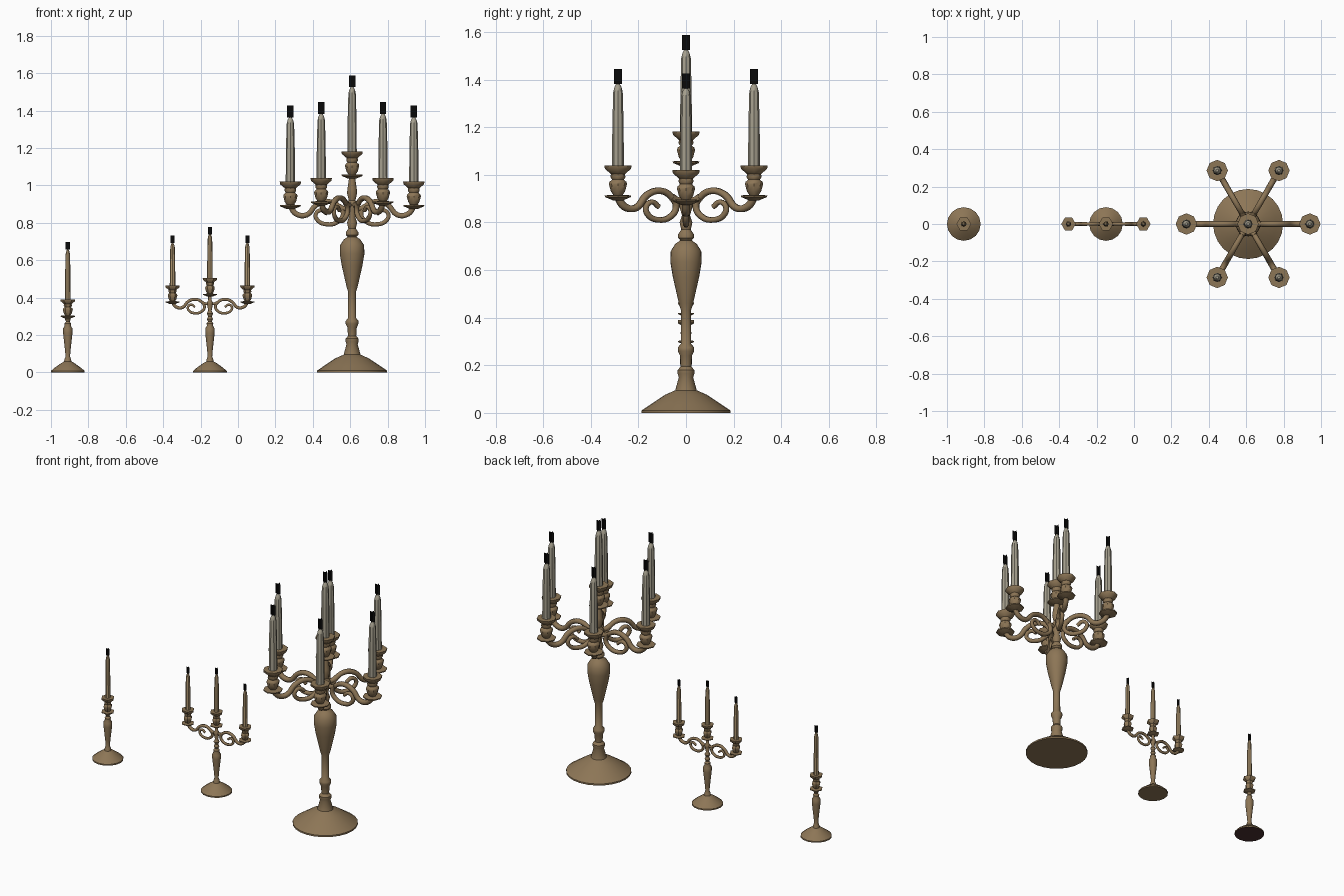
import bpy, math
from mathutils import Matrix, Vector

cube = bpy.data.objects.get("Cube")
if cube:
    bpy.data.objects.remove(cube, do_unlink=True)


def material(name, r, g, b):
    m = bpy.data.materials.new(name)
    m.use_nodes = True
    m.diffuse_color = (r, g, b, 1)
    bsdf = m.node_tree.nodes["Principled BSDF"]
    bsdf.inputs["Base Color"].default_value = (r, g, b, 1)
    bsdf.inputs["Roughness"].default_value = 0.7
    return m


BRASS = material("aged_brass", .265, .18, .093)
IVORY = material("grey_wax", .38, .35, .27)
TAN = material("tan_wax", .42, .30, .16)
BLACK = material("black_wick", .003, .003, .003)
FELT = material("dark_red_felt", .07, .03, .03)


def add_mesh(name, verts, faces, mat, smooth=True):
    mesh = bpy.data.meshes.new(name)
    mesh.from_pydata(verts, [], faces)
    mesh.materials.append(mat)
    obj = bpy.data.objects.new(name, mesh)
    bpy.context.collection.objects.link(obj)
    if smooth:
        bpy.ops.object.select_all(action='DESELECT')
        obj.select_set(True)
        bpy.context.view_layer.objects.active = obj
        bpy.ops.object.shade_smooth_by_angle(angle=math.radians(40))
    return obj


def lathe(name, profile, centre, mat, sides, rs=1, zs=1):
    """Turn (radius, height) pairs around a vertical axis, capped at both ends."""
    cx, cy, cz = centre
    verts, faces = [], []
    for r, z in profile:
        for i in range(sides):
            a = math.tau * i / sides
            verts.append((cx + r * rs * math.cos(a), cy + r * rs * math.sin(a), cz + z * zs))
    for k in range(len(profile) - 1):
        for i in range(sides):
            j = (i + 1) % sides
            a, b = k * sides, (k + 1) * sides
            faces.append((a + i, a + j, b + j, b + i))
    faces.append(tuple(reversed(range(sides))))
    faces.append(tuple(range(len(verts) - sides, len(verts))))
    return add_mesh(name, verts, faces, mat)


# Drip dish, turned cup and upper dish, from the drip dish upward
CUP = [(.02, -.015), (.055, 0), (.056, .007), (.02, .009), (.03, .025), (.038, .055),
       (.036, .065), (.025, .075), (.031, .085), (.03, .1), (.055, .122), (.057, .136), (.02, .136)]
# Candle of unit height
CANDLE = [(1, 0), (.95, .5), (.8, .9), (.6, .96), (.3, 1)]


def candle_set(name, pos, scale, candle_r, candle_h, wick_h, wax, sides):
    x, y, z = pos
    lathe(name + "_cup", CUP, pos, BRASS, sides, scale, scale * .97)
    z += .13 * scale
    lathe(name + "_candle", CANDLE, (x, y, z), wax, 8, candle_r, candle_h)
    # Crossed upright wick cards
    z += candle_h
    w = wick_h * .27
    verts, faces = [], []
    for dx, dy in ((w, 0), (0, w)):
        n = len(verts)
        verts += [(x - dx, y - dy, z), (x + dx, y + dy, z),
                  (x + dx, y + dy, z + wick_h), (x - dx, y - dy, z + wick_h)]
        faces.append((n, n + 1, n + 2, n + 3))
    add_mesh(name + "_wick", verts, faces, BLACK, False)


# Scrolled arm: (radius, height relative to the drip dish)
SCROLL = [(.33, 0), (.3, -.04), (.243, -.046), (.19, .008), (.126, .026), (.07, 0),
          (.048, -.042), (.078, -.084), (.136, -.096), (.184, -.075), (.194, -.042),
          (.165, -.021), (.132, -.042)]


def arm(name, x, z, scale, angle):
    curve = bpy.data.curves.new(name, 'CURVE')
    curve.dimensions = '3D'
    curve.bevel_depth = .0155 * scale
    curve.bevel_resolution = 1
    curve.resolution_u = 4
    curve.use_fill_caps = True
    turn = Matrix.Rotation(angle, 3, 'Z')
    paths = [SCROLL, [(.07, 0), (.045, -.012), (.01, -.01)]]
    for path in paths:
        spline = curve.splines.new('BEZIER')
        spline.bezier_points.add(len(path) - 1)
        for i, (point, (r, h)) in enumerate(zip(spline.bezier_points, path)):
            point.co = turn @ Vector((r * scale, 0, h * scale)) + Vector((x, 0, z))
            point.handle_left_type = point.handle_right_type = 'AUTO'
            point.radius = 1.1 - .4 * i / len(path)
    helper = bpy.data.objects.new(name, curve)
    bpy.context.collection.objects.link(helper)
    bpy.context.view_layer.update()
    graph = bpy.context.evaluated_depsgraph_get()
    mesh = bpy.data.meshes.new_from_object(helper.evaluated_get(graph))
    bpy.data.objects.remove(helper, do_unlink=True)
    mesh.materials.clear()
    mesh.materials.append(BRASS)
    for p in mesh.polygons:
        p.use_smooth = True
        p.material_index = 0
    bpy.context.collection.objects.link(bpy.data.objects.new(name, mesh))


# Large candelabrum: stem, six arms and a raised centre candle
LX = .61
LARGE_STEM = [(.187, 0), (.187, .01), (.15, .035), (.09, .075), (.045, .095), (.03, .15),
              (.035, .165), (.035, .18), (.022, .195), (.025, .24), (.034, .26), (.034, .275),
              (.022, .29), (.021, .43), (.03, .46), (.055, .57), (.066, .635), (.064, .68),
              (.045, .71), (.024, .725), (.033, .735), (.033, .75), (.02, .77), (.027, .8),
              (.017, .83), (.03, .875), (.03, .9), (.018, .92), (.027, .96), (.025, .98),
              (.015, 1.05)]
lathe("large_stem", LARGE_STEM, (LX, 0, 0), BRASS, 24)
candle_set("large_centre", (LX, 0, 1.05), 1, .025, .345, .063, IVORY, 8)
for i in range(6):
    a = math.tau * i / 6
    z = .888 if i % 3 == 0 else .907
    arm(f"large_arm_{i}", LX, z, 1, a)
    pos = (LX + .33 * math.cos(a), .33 * math.sin(a), z)
    candle_set(f"large_side_{i}", pos, 1, .025, .345, .063, IVORY, 8)

# Small base and stem shared by the other two holders
SMALL_STEM = [(.09, 0), (.09, .008), (.07, .025), (.035, .05), (.02, .058), (.016, .075),
              (.012, .085), (.015, .12), (.025, .21), (.025, .235), (.016, .25), (.018, .262),
              (.01, .272), (.016, .285), (.009, .3)]

# Three-candle holder
MX = -.15
lathe("medium_stem", SMALL_STEM, (MX, 0, 0), BRASS, 16)
NECK = [(.01, .3), (.017, .315), (.009, .33), (.016, .365), (.016, .375), (.009, .385), (.01, .415)]
lathe("medium_neck", NECK, (MX, 0, 0), BRASS, 10)
candle_set("medium_centre", (MX, 0, .415), .68, .015, .235, .04, TAN, 6)
for side, a in (("left", 0), ("right", math.pi)):
    arm("medium_arm_" + side, MX, .375, .606, a)
    candle_set("medium_" + side, (MX + .2 * math.cos(a), 0, .375), .68, .015, .228, .04, TAN, 6)

# Single-candle holder with a felt-lined foot
SX = -.91
stem = lathe("single_stem", SMALL_STEM, (SX, 0, 0), BRASS, 16)
stem.data.materials.append(FELT)
for p in stem.data.polygons:
    if p.normal.z < -.9 and p.center.z < .001:
        p.material_index = 1
candle_set("single", (SX, 0, .298), .7, .015, .267, .042, TAN, 6)
